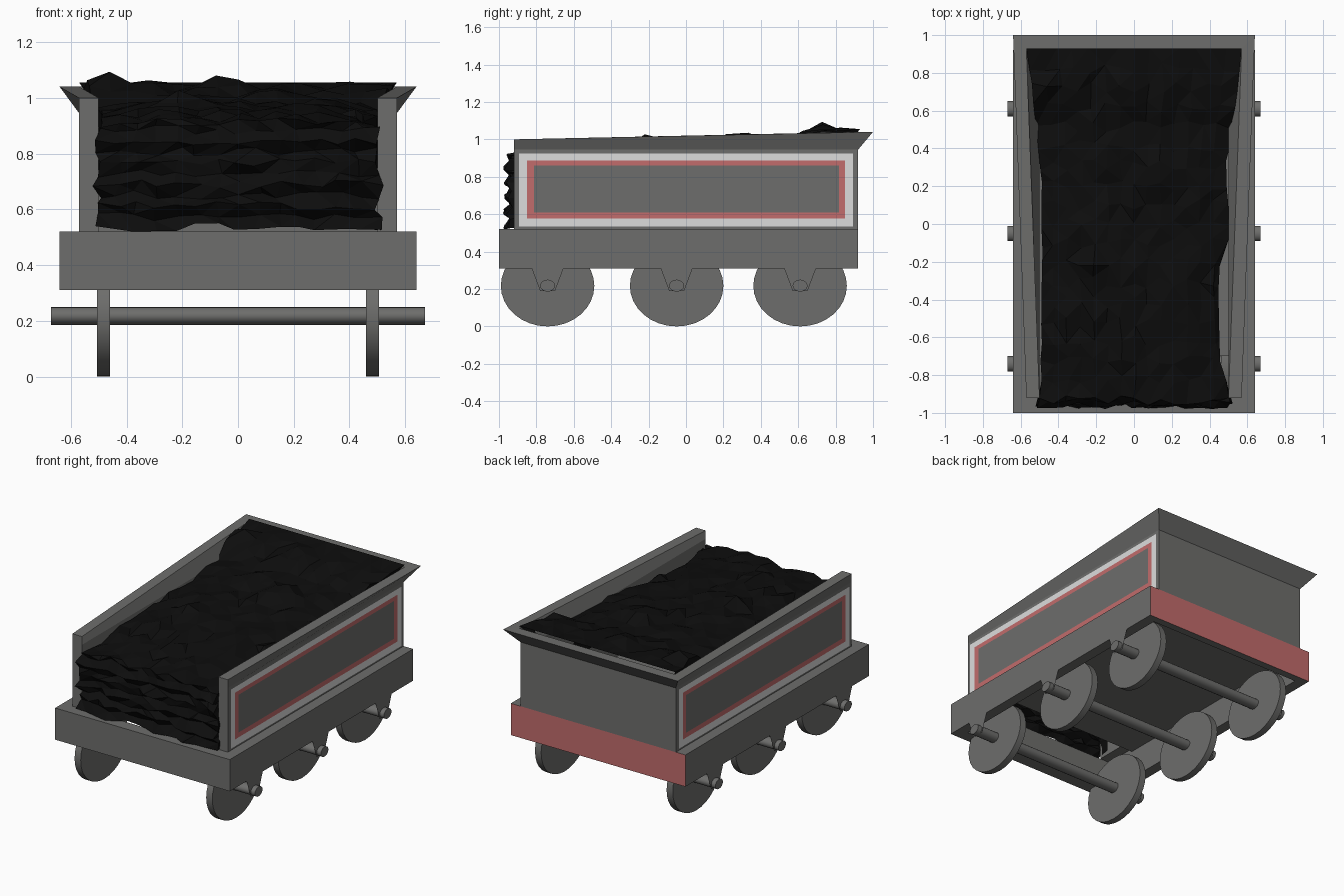
import bpy, bmesh, math, random
from mathutils import Matrix, Vector

random.seed(7)
old = bpy.data.objects.get("Cube")
if old:
    bpy.data.objects.remove(old, do_unlink=True)


def material(name, r, g, b):
    m = bpy.data.materials.new(name)
    m.use_nodes = True
    m.diffuse_color = (r, g, b, 1)
    bsdf = m.node_tree.nodes["Principled BSDF"]
    bsdf.inputs["Base Color"].default_value = (r, g, b, 1)
    bsdf.inputs["Roughness"].default_value = 0.8
    return m


GREY = material("grey paint", 0.155, 0.155, 0.15)
RED = material("red paint", 0.54, 0.15, 0.15)
WHITE = material("white trim", 0.72, 0.72, 0.72)
BLACK = material("coal black", 0.004, 0.004, 0.004)


def finish(name, bm, *mats, fix_normals=True):
    if fix_normals:
        bmesh.ops.recalc_face_normals(bm, faces=bm.faces)
    me = bpy.data.meshes.new(name)
    bm.to_mesh(me)
    bm.free()
    for m in mats:
        me.materials.append(m)
    ob = bpy.data.objects.new(name, me)
    bpy.context.collection.objects.link(ob)
    return ob


def box(name, lo, hi, *mats, rule=None):
    lo, hi = Vector(lo), Vector(hi)
    bm = bmesh.new()
    size = Matrix.Diagonal((*(hi - lo), 1))
    bmesh.ops.create_cube(bm, size=1, matrix=Matrix.Translation((lo + hi) / 2) @ size)
    bm.normal_update()
    if rule:
        for f in bm.faces:
            f.material_index = rule(f)
    return finish(name, bm, *mats)


def disc(name, x0, x1, y, z, ry, rz, sides):
    """Cylinder along x with a slightly flattened section."""
    bm = bmesh.new()
    mat = (Matrix.Translation(((x0 + x1) / 2, y, z)) @ Matrix.Diagonal((1, ry, rz, 1))
           @ Matrix.Rotation(math.pi / 2, 4, 'Y'))
    bmesh.ops.create_cone(bm, cap_ends=True, segments=sides, radius1=1, radius2=1,
                          depth=x1 - x0, matrix=mat)
    ob = finish(name, bm, GREY)
    bpy.context.view_layer.objects.active = ob
    ob.select_set(True)
    bpy.ops.object.shade_smooth_by_angle(angle=math.radians(30))
    ob.select_set(False)


def lerp_table(table, t):
    for (a, va), (b, vb) in zip(table, table[1:]):
        if t <= b:
            return va + (vb - va) * max(0, (t - a) / (b - a))
    return table[-1][1]


# Chassis: hollow frame with a floor that stops short of the front
LOW, DECK = 0.31, 0.52
box("front_beam", (-0.64, -1, LOW), (0.64, -0.92, DECK), GREY)
box("rear_beam", (-0.64, 0.87, LOW), (0.64, 0.92, DECK), GREY, RED,
    rule=lambda f: int(f.normal.y > 0.9))
box("floor", (-0.57, -0.7, 0.5), (0.57, 0.87, DECK), GREY)
for side, s in (("left", 1), ("right", -1)):
    xs = sorted((s * 0.57, s * 0.64))
    box(side + "_frame", (xs[0], -0.92, LOW), (xs[1], 0.87, DECK), GREY)

# Walls: one section swept round three sides, flaring towards the rear
front = [(0.57, -0.92, DECK), (0.57, -0.92, 0.945), (0.57, -0.92, 1.0),
         (0.50, -0.92, 1.0), (0.50, -0.92, 0.945), (0.50, -0.92, DECK)]
rear = [(0.57, 0.92, DECK), (0.57, 0.92, 0.945), (0.64, 1.0, 1.04),
        (0.57, 0.93, 1.04), (0.50, 0.85, 0.945), (0.50, 0.85, DECK)]
bm = bmesh.new()
rings = [[bm.verts.new((s * x, y, z)) for x, y, z in sec]
         for s, sec in ((1, front), (1, rear), (-1, rear), (-1, front))]
for a, b in zip(rings, rings[1:]):
    for i in range(6):
        j = (i + 1) % 6
        bm.faces.new((a[i], a[j], b[j], b[i]))
bm.faces.new(rings[0])
bm.faces.new(rings[-1])
finish("body_walls", bm, GREY)

# Painted borders on the side walls: white outside, red inside
rects = [(-0.893, 0.893, 0.533, 0.925), (-0.85, 0.85, 0.578, 0.888),
         (-0.813, 0.817, 0.61, 0.86)]
for side, s in (("left", 1), ("right", -1)):
    bm = bmesh.new()
    loops = [[bm.verts.new((s * 0.573, y, z)) for y, z in
              ((y0, z0), (y1, z0), (y1, z1), (y0, z1))] for y0, y1, z0, z1 in rects]
    for k in range(2):
        for i in range(4):
            j = (i + 1) % 4
            quad = [loops[k][i], loops[k][j], loops[k + 1][j], loops[k + 1][i]]
            f = bm.faces.new(quad if s > 0 else quad[::-1])
            f.material_index = k
    finish(side + "_border", bm, WHITE, RED, fix_normals=False)

# Running gear: axles, wheels and thin axle hangers
for label, y in (("front", -0.74), ("middle", -0.05), ("rear", 0.61)):
    disc(label + "_axle", -0.67, 0.67, y, 0.218, 0.04, 0.032, 16)
    for side, s in (("left", 1), ("right", -1)):
        x0, x1 = sorted((s * 0.46, s * 0.505))
        disc(f"{label}_{side}_wheel", x0, x1, y, 0.217, 0.25, 0.217, 32)
        bm = bmesh.new()
        pts = [(-0.085, LOW), (-0.04, 0.19), (0.04, 0.19), (0.085, LOW)]
        quad = [bm.verts.new((s * 0.64, y + dy, z)) for dy, z in pts]
        bm.faces.new(quad if s > 0 else quad[::-1])
        finish(f"{label}_{side}_hanger", bm, GREY, fix_normals=False)

# Coal load: a rough sheet rising up the open front and back over the top
HEIGHT = [(-0.95, 0.92), (-0.5, 0.96), (0, 0.985), (0.5, 1.0), (0.75, 1.045), (0.93, 1.055)]
HALF = [(-0.95, 0.5), (0.3, 0.495), (0.6, 0.53), (0.93, 0.57)]
PEAKS = [(-0.46, 0.7, 0.06), (-0.07, 0.68, 0.055), (0.11, 0.27, 0.095), (-0.2, -0.2, 0.06)]
COLS, FRONT_ROWS, TOP_ROWS = 14, 10, 18
jit = random.uniform
bm = bmesh.new()
grid = []
for r in range(FRONT_ROWS + TOP_ROWS + 1):
    row = []
    on_front = r < FRONT_ROWS
    last = r == FRONT_ROWS + TOP_ROWS
    ledge = -0.94 + (0.02 if r % 2 else -0.015)
    for c in range(COLS + 1):
        u = 2 * c / COLS - 1
        edge = abs(u) > 0.99
        if on_front:
            x = u * 0.505 + jit(-0.018, 0.018)
            y = ledge + jit(-0.025, 0.02)
            z = 0.535 + 0.39 * r / FRONT_ROWS + jit(-0.016, 0.016)
        else:
            y = -0.93 + 1.86 * (r - FRONT_ROWS) / TOP_ROWS
            x = u * lerp_table(HALF, y)
            z = lerp_table(HEIGHT, y)
            if not last:
                z += jit(-0.022, 0.015)
                for px, py, h in PEAKS:
                    z += h * max(0, 1 - math.hypot(x - px, y - py) / 0.13)
                if y < 0.6:
                    z -= 0.04 * u ** 4
                if edge and u > 0 and -0.75 < y < -0.15:
                    x -= 0.045
                y += jit(-0.03, 0.03)
                x += jit(-0.012, 0.006) * (1 if u > 0 else -1)
        row.append(bm.verts.new((x, y, z)))
    # Fold the side edges down or back out of sight
    for k, s in ((0, -1), (-1, 1)):
        v = row[k].co
        if on_front:
            co = (s * 0.49, -0.84, v.z)
        elif last:
            co = (s * 0.5, 0.85, 0.95)
        else:
            co = (v.x - s * 0.01, max(v.y, -0.84), 0.7)
        fold = bm.verts.new(co)
        row = [fold] + row if s < 0 else row + [fold]
    grid.append(row)
for a, b in zip(grid, grid[1:]):
    for i in range(len(a) - 1):
        bm.faces.new((a[i], a[i + 1], b[i + 1], b[i]))
bmesh.ops.triangulate(bm, faces=bm.faces)
finish("coal_load", bm, BLACK, fix_normals=False)
